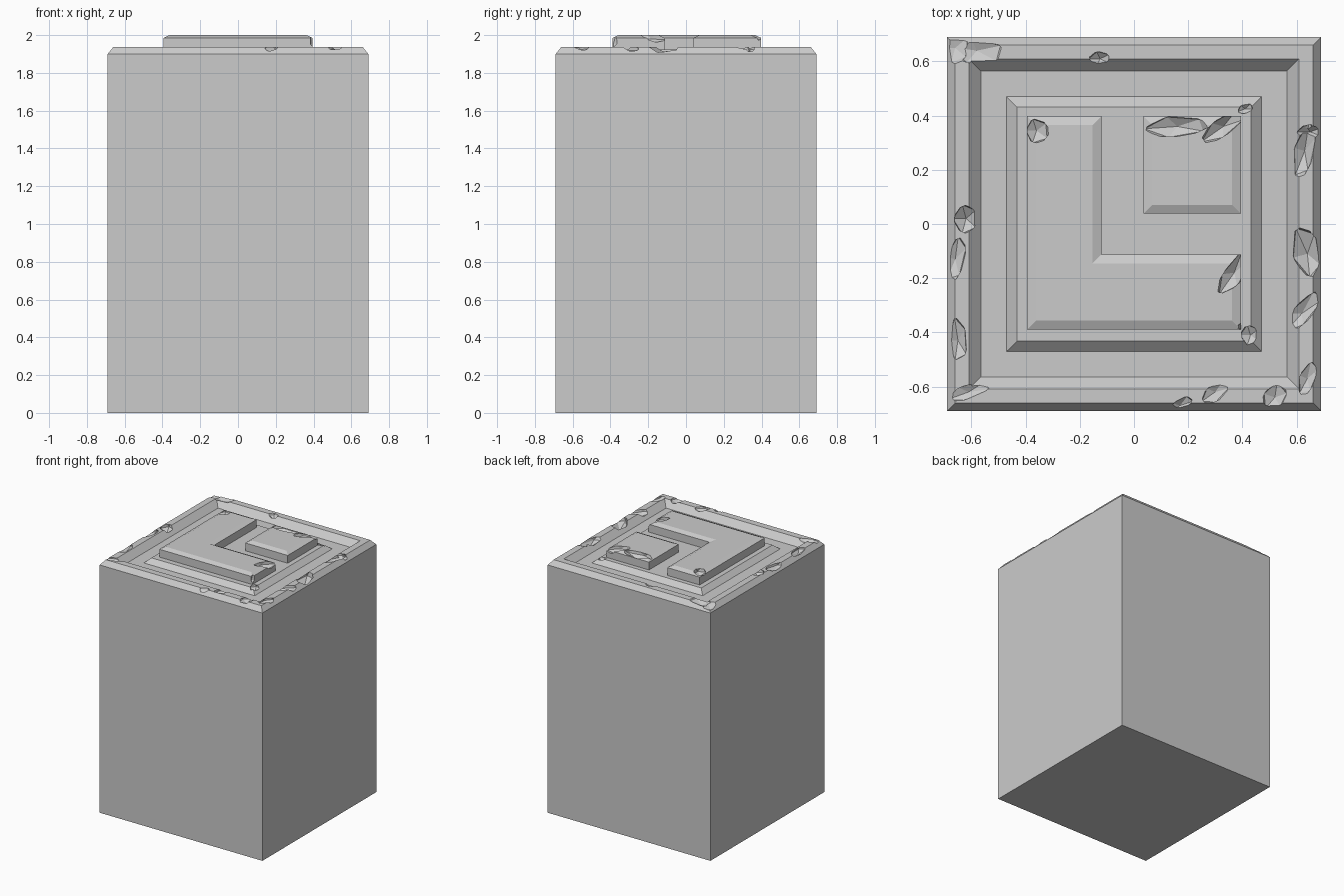
import bpy, bmesh, math, random
from mathutils import Matrix, Vector

if "Cube" in bpy.data.objects:
    bpy.data.objects.remove(bpy.data.objects["Cube"])

random.seed(4)


def make_object(name, bm):
    bmesh.ops.recalc_face_normals(bm, faces=bm.faces)
    mesh = bpy.data.meshes.new(name)
    bm.to_mesh(mesh)
    bm.free()
    ob = bpy.data.objects.new(name, mesh)
    bpy.context.collection.objects.link(ob)
    return ob


def square_loft(name, profile):
    """Stack of square rings (half width, height), capped at both ends."""
    bm = bmesh.new()
    rings = [[bm.verts.new((sx * r, sy * r, z))
              for sx, sy in ((-1, -1), (1, -1), (1, 1), (-1, 1))] for r, z in profile]
    for a, b in zip(rings, rings[1:]):
        for i in range(4):
            j = (i + 1) % 4
            bm.faces.new((a[i], a[j], b[j], b[i]))
    bm.faces.new(rings[0][::-1])
    bm.faces.new(rings[-1])
    return make_object(name, bm)


def raised_plate(name, outline):
    """Extruded outline with a shallow bevel around the top."""
    bm = bmesh.new()
    low = [bm.verts.new((x, y, 1.915)) for x, y in outline]
    high = [bm.verts.new((x, y, 1.985)) for x, y in outline]
    n = len(outline)
    for i in range(n):
        j = (i + 1) % n
        bm.faces.new((low[i], low[j], high[j], high[i]))
    bm.faces.new(low[::-1])
    top = bm.faces.new(high)
    bm.normal_update()
    bmesh.ops.inset_region(bm, faces=[top], thickness=0.033, depth=0.015,
                           use_even_offset=True)
    return make_object(name, bm)


def chip_off(ob, chips):
    """Knock irregular faceted chips (x, y, z, half sizes, turn) out of a part."""
    for x, y, z, sx, sy, sz, turn in chips:
        bm = bmesh.new()
        bmesh.ops.create_icosphere(bm, subdivisions=1, radius=1)
        for v in bm.verts:
            v.co *= random.uniform(0.85, 1.12)
        bm.transform(Matrix.Translation((x, y, z))
                     @ Matrix.Rotation(math.radians(turn), 4, 'Z')
                     @ Matrix.Diagonal((sx, sy, sz, 1)))
        cutter = make_object("chip_cutter", bm)
        cutter.hide_render = True
        mod = ob.modifiers.new("chip", 'BOOLEAN')
        mod.operation = 'DIFFERENCE'
        mod.solver = 'EXACT'
        mod.object = cutter
        bpy.context.view_layer.objects.active = ob
        bpy.ops.object.modifier_apply(modifier=mod.name)
        bpy.data.objects.remove(cutter)


# Block with bevelled rim, sunken groove and inner platform
block = square_loft("stone_block", [
    (0.69, 0), (0.69, 1.90), (0.66, 1.937), (0.61, 1.937),
    (0.565, 1.89), (0.47, 1.89), (0.432, 1.925)])

# Raised corner-shaped plate and small square plate
corner = raised_plate("corner_plate", [
    (-0.395, -0.39), (0.395, -0.39), (0.395, -0.112),
    (-0.12, -0.112), (-0.12, 0.398), (-0.395, 0.398)])
small = raised_plate("square_plate", [
    (0.035, 0.038), (0.395, 0.038), (0.395, 0.398), (0.035, 0.398)])

# Worn edges
chip_off(block, [
    (-0.58, 0.64, 1.947, 0.12, 0.06, 0.04, -8),
    (-0.66, 0.65, 1.937, 0.06, 0.07, 0.035, 0),
    (-0.125, 0.61, 1.94, 0.045, 0.03, 0.03, 0),
    (-0.62, 0.02, 1.94, 0.05, 0.06, 0.05, 0),
    (-0.66, -0.13, 1.94, 0.04, 0.10, 0.04, -15),
    (-0.65, -0.43, 1.945, 0.04, 0.09, 0.04, 0),
    (-0.61, -0.62, 1.945, 0.10, 0.03, 0.035, 20),
    (0.17, -0.67, 1.94, 0.06, 0.025, 0.03, 35),
    (0.30, -0.62, 1.94, 0.07, 0.035, 0.035, 35),
    (0.52, -0.64, 1.94, 0.06, 0.05, 0.03, 50),
    (0.64, -0.57, 1.94, 0.035, 0.08, 0.035, -20),
    (0.62, -0.33, 1.94, 0.12, 0.04, 0.045, 48),
    (0.64, -0.11, 1.94, 0.055, 0.11, 0.07, 15),
    (0.63, 0.27, 1.94, 0.04, 0.12, 0.05, -15),
    (0.65, 0.34, 1.94, 0.06, 0.03, 0.04, 0),
    (0.43, -0.41, 1.925, 0.04, 0.04, 0.03, 0),
    (0.41, 0.425, 1.925, 0.035, 0.02, 0.025, 20)])
chip_off(corner, [
    (-0.36, 0.345, 2.0, 0.05, 0.05, 0.045, 0),
    (0.37, -0.18, 2.005, 0.11, 0.04, 0.06, 55),
    (0.40, -0.385, 1.975, 0.02, 0.025, 0.05, 0)])
chip_off(small, [
    (0.16, 0.36, 2.0, 0.13, 0.045, 0.045, 4),
    (0.33, 0.36, 2.0, 0.10, 0.04, 0.05, 35)])
